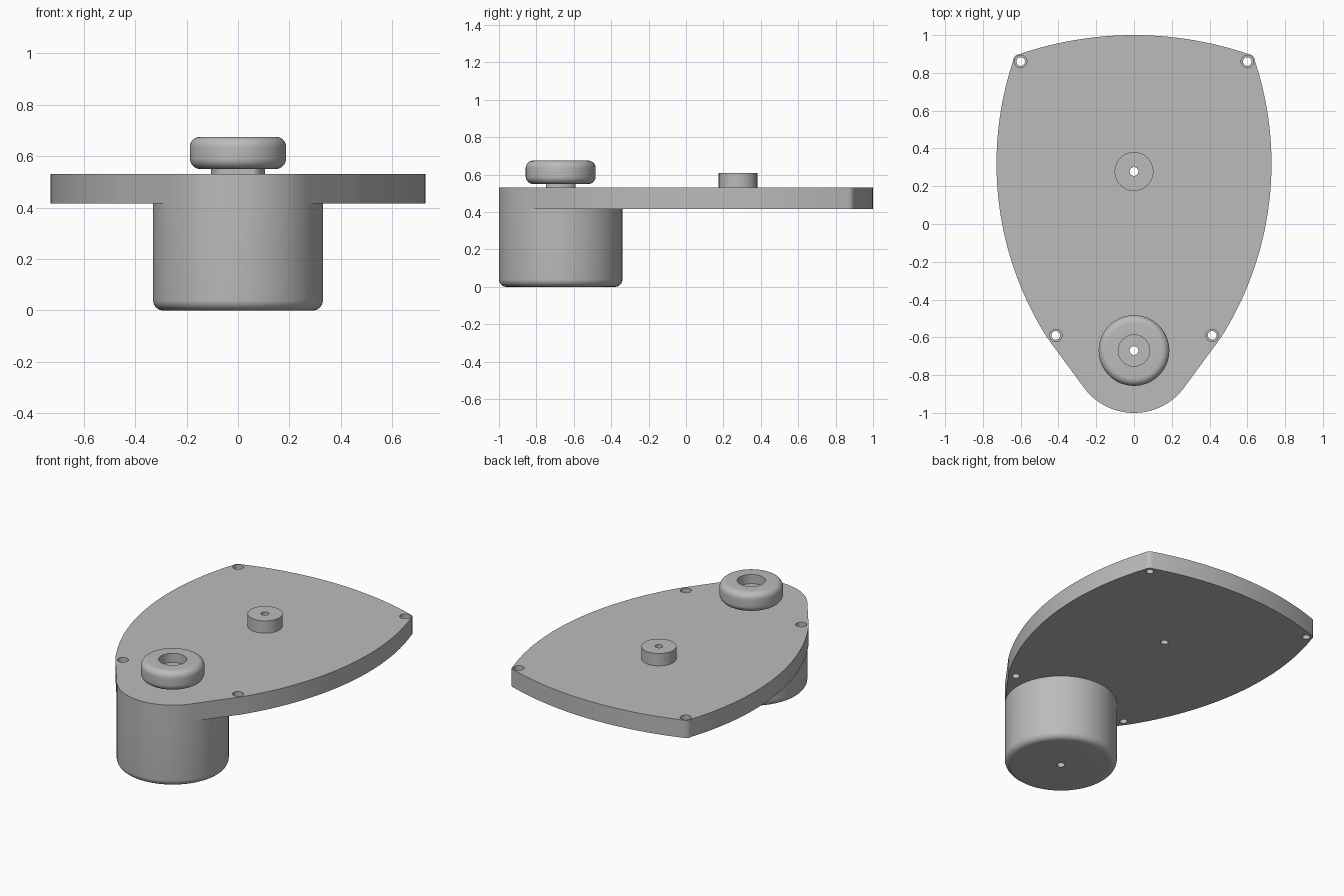
import bpy, bmesh, math

if "Cube" in bpy.data.objects:
    bpy.data.objects.remove(bpy.data.objects["Cube"], do_unlink=True)

grey = bpy.data.materials.new("plain grey")
grey.use_nodes = True
grey.diffuse_color = (0.5, 0.5, 0.5, 1)
grey.node_tree.nodes["Principled BSDF"].inputs["Base Color"].default_value = (0.5, 0.5, 0.5, 1)

MOTOR_Y, HUB_Y = -0.67, 0.278
PLATE_LOW, PLATE_TOP = 0.415, 0.53
HOLE = 0.023


def finish(name, bm, y=0.0):
    bmesh.ops.recalc_face_normals(bm, faces=bm.faces)
    mesh = bpy.data.meshes.new(name)
    bm.to_mesh(mesh)
    bm.free()
    mesh.materials.append(grey)
    obj = bpy.data.objects.new(name, mesh)
    obj.location.y = y
    bpy.context.collection.objects.link(obj)
    return obj


def smooth(obj):
    bpy.ops.object.select_all(action="DESELECT")
    obj.select_set(True)
    bpy.context.view_layer.objects.active = obj
    bpy.ops.object.shade_smooth_by_angle(angle=math.radians(25))


def arc(cx, cy, r, start, end, n):
    """Points on an arc, angles in degrees."""
    angles = [math.radians(start + (end - start) * i / n) for i in range(n + 1)]
    return [(cx + r * math.cos(a), cy + r * math.sin(a)) for a in angles]


def lathe(name, profile, y, flat=None, sides=64):
    """Turn a closed (radius, z) profile; flat limits the depth in y."""
    bm = bmesh.new()
    rings = []
    for i in range(sides):
        a = math.tau * i / sides
        ring = []
        for r, z in profile:
            py = r * math.sin(a)
            if flat:
                py = max(-flat, min(flat, py))
            ring.append(bm.verts.new((r * math.cos(a), py, z)))
        rings.append(ring)
    for i, ring in enumerate(rings):
        after = rings[(i + 1) % sides]
        for j in range(len(profile)):
            k = (j + 1) % len(profile)
            bm.faces.new((ring[j], after[j], after[k], ring[k]))
    obj = finish(name, bm, y)
    smooth(obj)
    return obj


def drill(target, x, y, r, low, high):
    """Cut a round hole in the target."""
    bm = bmesh.new()
    bmesh.ops.create_cone(bm, cap_ends=True, segments=32, radius1=r, radius2=r, depth=high - low)
    bmesh.ops.translate(bm, verts=bm.verts, vec=(x, y, (low + high) / 2))
    cutter = finish("hole_cutter", bm)
    mod = target.modifiers.new("hole", "BOOLEAN")
    mod.operation, mod.solver, mod.object = "DIFFERENCE", "EXACT", cutter
    bpy.context.view_layer.objects.active = target
    bpy.ops.object.modifier_apply(modifier=mod.name)
    bpy.data.objects.remove(cutter, do_unlink=True)


# Shield-shaped plate: nose arc, straight flank, bulging side, corner, tail arc
half = arc(0, MOTOR_Y, 0.33, -90, -35, 20)
half += arc(-0.992, 0.32, 1.72, -32.3, 18.2, 40)
half += arc(0.6, 0.86, 0.041, 18, 72, 6)
half += arc(0, -0.88, 1.88, 70.9, 90, 20)
outline = half + [(-x, y) for x, y in half[-2:0:-1]]
bm = bmesh.new()
base = bm.faces.new([bm.verts.new((x, y, PLATE_LOW)) for x, y in outline])
lift = bmesh.ops.extrude_face_region(bm, geom=[base], use_keep_orig=True)
top_verts = [g for g in lift["geom"] if isinstance(g, bmesh.types.BMVert)]
bmesh.ops.translate(bm, verts=top_verts, vec=(0, 0, PLATE_TOP - PLATE_LOW))
plate = finish("plate", bm)

# Counterbored screw holes and the two axle holes
for side in (-1, 1):
    for x, y in ((0.6, 0.86), (0.414, -0.59)):
        drill(plate, side * x, y, HOLE, 0.3, 0.6)
        drill(plate, side * x, y, 0.033, PLATE_TOP - 0.05, 0.6)
for y in (MOTOR_Y, HUB_Y):
    drill(plate, 0, y, HOLE, 0.3, 0.6)
smooth(plate)

# Motor housing with a rounded lower rim
rim = arc(0.29, 0.04, 0.04, -90, 0, 8)
lathe("motor_housing", [(HOLE, 0)] + rim + [(0.33, PLATE_LOW), (HOLE, PLATE_LOW)], MOTOR_Y, sides=96)

# Shaft neck with flats at front and back
lathe("shaft_neck", [(HOLE, PLATE_TOP), (0.105, PLATE_TOP), (0.105, 0.552), (HOLE, 0.552)],
      MOTOR_Y, flat=0.078)

# Knob with rounded edges and a recessed centre
lower = arc(0.147, 0.59, 0.04, -90, 0, 8)
upper = arc(0.147, 0.635, 0.04, 0, 90, 8)
lathe("knob", [(HOLE, 0.55)] + lower + upper + [(0.083, 0.675), (0.083, 0.615), (HOLE, 0.615)], MOTOR_Y)

# Centre hub
lathe("centre_hub", [(HOLE, PLATE_TOP), (0.103, PLATE_TOP), (0.103, 0.61), (HOLE, 0.61)], HUB_Y)
